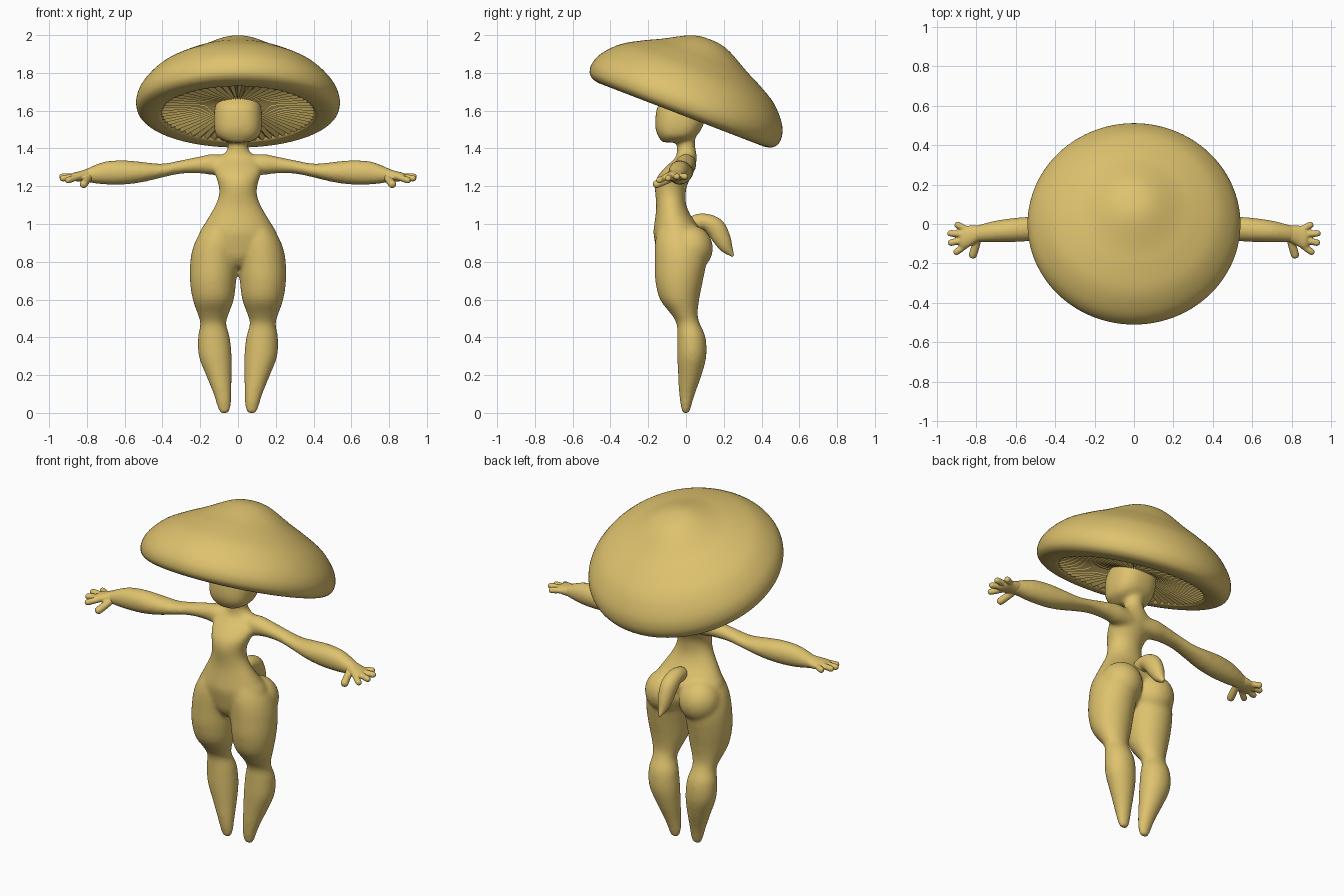
import bpy, bmesh, math
from mathutils import Vector, Matrix

cube = bpy.data.objects.get("Cube")
if cube:
    bpy.data.objects.remove(cube, do_unlink=True)

TAN = (0.73, 0.54, 0.155, 1)
tan = bpy.data.materials.new("warm tan")
tan.use_nodes = True
tan.diffuse_color = TAN
bsdf = next(n for n in tan.node_tree.nodes if n.type == 'BSDF_PRINCIPLED')
bsdf.inputs["Base Color"].default_value = TAN


def finish(name, bm, angle=None):
    """Turn a bmesh into a named object with smooth shading."""
    bmesh.ops.recalc_face_normals(bm, faces=bm.faces)
    mesh = bpy.data.meshes.new(name)
    bm.to_mesh(mesh)
    bm.free()
    mesh.materials.append(tan)
    obj = bpy.data.objects.new(name, mesh)
    bpy.context.collection.objects.link(obj)
    for other in bpy.context.selected_objects:
        other.select_set(False)
    bpy.context.view_layer.objects.active = obj
    obj.select_set(True)
    if angle:
        bpy.ops.object.shade_smooth_by_angle(angle=math.radians(angle))
    else:
        bpy.ops.object.shade_smooth()
    return obj


def fuse(obj, voxel, iterations):
    """Merge overlapping volumes into one soft skin."""
    remesh = obj.modifiers.new("fuse", 'REMESH')
    remesh.mode = 'VOXEL'
    remesh.voxel_size = voxel
    remesh.use_smooth_shade = True
    soften = obj.modifiers.new("soften", 'SMOOTH')
    soften.factor = 0.5
    soften.iterations = iterations


def spline(rows, steps=5):
    """Catmull-Rom interpolation through rows of numbers."""
    out = []
    for i in range(len(rows) - 1):
        p0, p1 = rows[max(i - 1, 0)], rows[i]
        p2, p3 = rows[i + 1], rows[min(i + 2, len(rows) - 1)]
        for k in range(steps):
            t = k / steps
            out.append([b + t * ((c - a) + t * ((2 * a - 5 * b + 4 * c - d)
                        + t * (3 * b - a - 3 * c + d))) / 2
                        for a, b, c, d in zip(p0, p1, p2, p3)])
    return out + [list(rows[-1])]


def loft(bm, rows, side, axis=None, mirror=1, power=1.0, sides=32):
    """Loft ellipses; each row is x, y, z, radius along side, other radius."""
    rows = spline(rows)
    centres = [Vector(r[:3]) for r in rows]
    rings = []
    for i, r in enumerate(rows):
        t = axis or centres[min(i + 1, len(rows) - 1)] - centres[max(i - 1, 0)]
        t = t.normalized()
        s = (side - t * side.dot(t)).normalized()
        n = t.cross(s)
        ring = []
        for k in range(sides):
            a = math.tau * k / sides
            c, d = [math.copysign(abs(v) ** power, v) for v in (math.cos(a), math.sin(a))]
            co = centres[i] + s * c * max(r[3], 0.002) + n * d * max(r[4], 0.002)
            ring.append(bm.verts.new((co.x * mirror, co.y, co.z)))
        rings.append(ring)
    for a, b in zip(rings, rings[1:]):
        for k in range(sides):
            j = (k + 1) % sides
            bm.faces.new((a[k], a[j], b[j], b[k]))
    bm.faces.new(rings[0])
    bm.faces.new(rings[-1])


def upright(bm, rows, **kw):
    """Horizontal sections; each row is z, x, y, x radius, y radius."""
    loft(bm, [(x, y, z, a, b) for z, x, y, a, b in rows], X, Z, **kw)


X, Y, Z = Vector((1, 0, 0)), Vector((0, 1, 0)), Vector((0, 0, 1))
body = bmesh.new()

# Torso and neck
upright(body, [
    (0.77, 0, -.05, .03, .06), (0.82, 0, -.045, .11, .1), (0.88, 0, -.047, .19, .113),
    (0.95, 0, -.042, .205, .13), (1.0, 0, -.055, .178, .113), (1.05, 0, -.069, .148, .092),
    (1.1, 0, -.078, .12, .08), (1.15, 0, -.082, .102, .08), (1.2, 0, -.08, .102, .085),
    (1.25, 0, -.062, .118, .09), (1.3, 0, -.03, .13, .08), (1.35, 0, 0, .11, .057),
    (1.38, 0, .003, .066, .052), (1.42, 0, 0, .053, .048), (1.5, 0, 0, .052, .052)])

# Head, slightly boxy
upright(body, [
    (1.432, 0, -.07, .06, .055), (1.46, 0, -.05, .108, .095), (1.5, 0, -.04, .125, .121),
    (1.56, 0, -.03, .129, .132), (1.62, 0, -.02, .122, .132), (1.66, 0, 0, .105, .115),
    (1.71, 0, 0, .06, .08)], power=0.8)

# Leg sections: height, inner, outer, front, back
leg = [(1.06, .04, .11, -.11, -.03), (1.0, .02, .165, -.14, .03), (.93, 0, .215, -.16, .08),
       (.87, -.005, .24, -.166, .1), (.8, 0, .253, -.166, .108), (.7, .009, .255, -.163, .09),
       (.6, .022, .24, -.138, .07), (.52, .05, .213, -.077, .062), (.47, .062, .2, -.05, .075),
       (.4, .043, .212, -.047, .104), (.3, .033, .208, -.047, .108), (.2, .033, .17, -.042, .083),
       (.1, .035, .13, -.037, .048), (.03, .038, .109, -.027, .027), (-.003, .05, .095, -.018, .018)]
leg = [(z, (i + o) / 2, (f + b) / 2, (o - i) / 2, (b - f) / 2) for z, i, o, f, b in leg]

arm = [(.04, 0, 1.31, .05, .05), (.13, 0, 1.315, .056, .056), (.2, 0, 1.313, .05, .046),
       (.3, -.005, 1.302, .048, .036), (.4, -.012, 1.283, .054, .037),
       (.5, -.022, 1.275, .062, .053), (.6, -.03, 1.273, .062, .065), (.7, -.038, 1.27, .056, .062),
       (.77, -.046, 1.262, .047, .046), (.82, -.052, 1.254, .04, .03)]

palm = [(.76, -.045, 1.263, .036, .036), (.8, -.052, 1.257, .044, .034),
        (.84, -.063, 1.252, .055, .027), (.87, -.07, 1.25, .056, .022), (.885, -.073, 1.248, .04, .014)]

finger_tips = [(.908, .002, 1.25), (.946, -.046, 1.25), (.943, -.098, 1.24), (.912, -.15, 1.228)]

for m, name in ((1, "left_hand"), (-1, "right_hand")):
    # Legs and buttocks
    upright(body, leg, mirror=m)
    bmesh.ops.create_uvsphere(
        body, u_segments=32, v_segments=20, radius=1,
        matrix=Matrix.Translation((.112 * m, .025, .872)) @ Matrix.Diagonal((.118, .118, .122, 1)))
    # Arms
    loft(body, arm, Y, X, mirror=m)
    # Hands with four fingers and a thumb
    hand = bmesh.new()
    loft(hand, palm, Y, X, mirror=m)
    digits = [((.835, -.035 - .02 * i, 1.252), tip, .017) for i, tip in enumerate(finger_tips)]
    digits.append(((.79, -.07, 1.245), (.822, -.172, 1.204), .021))
    for root, tip, r in digits:
        a, b = Vector(root), Vector(tip)
        loft(hand, [(*a.lerp(b, t), r * s, r * s) for t, s in
                    ((0, .9), (.5, 1), (.85, 1), (.96, .75), (1, .35))],
             Z, mirror=m, sides=16)
    fuse(finish(name, hand), 0.005, 5)

fuse(finish("body", body), 0.0095, 18)

# Curled tail
tail = bmesh.new()
loft(tail, [(0, .0, .97, .03, .03), (0, .05, 1.005, .04, .042), (0, .105, 1.01, .045, .044),
            (0, .155, .98, .047, .052), (0, .188, .925, .042, .047),
            (0, .215, .875, .03, .033), (0, .25, .83, .006, .006)], X)
finish("tail", tail, 60)

# Tilted mushroom cap
SEG = 120
tilt = Matrix.Translation((0, -.024, 1.581)) @ Matrix.Rotation(math.radians(-21), 4, 'X')


def revolve(rows, ripple=()):
    """Spin a radius-height profile; ripple gives each row's fold depth."""
    bm = bmesh.new()
    rings = []
    for i, (r, h) in enumerate(rows):
        fold = ripple[i] if ripple else 0
        rings.append([bm.verts.new(tilt @ Vector((
            r * math.cos(math.tau * k / SEG), r * math.sin(math.tau * k / SEG),
            h + fold * (k % 2)))) for k in range(SEG)])
    for a, b in zip(rings, rings[1:]):
        for k in range(SEG):
            j = (k + 1) % SEG
            bm.faces.new((a[k], a[j], b[j], b[k]))
    return bm, rings


profile = spline([(.004, .424), (.06, .42), (.126, .398), (.24, .336), (.33, .292), (.435, .23),
                  (.51, .15), (.538, .085), (.534, .035), (.51, .008), (.475, -.002),
                  (.44, -.003), (.415, 0), (.4, .015)], 4)
cap, rings = revolve(profile)
cap.faces.new(rings[0])
finish("cap", cap, 60)

# Radial gills under the cap
gills, rings = revolve([(.425, .002), (.40, .002), (.25, .02), (.09, .045), (.04, .05)],
                       (0, .016, .016, .01, 0))
gills.faces.new(rings[-1])
finish("gills", gills, 25)
